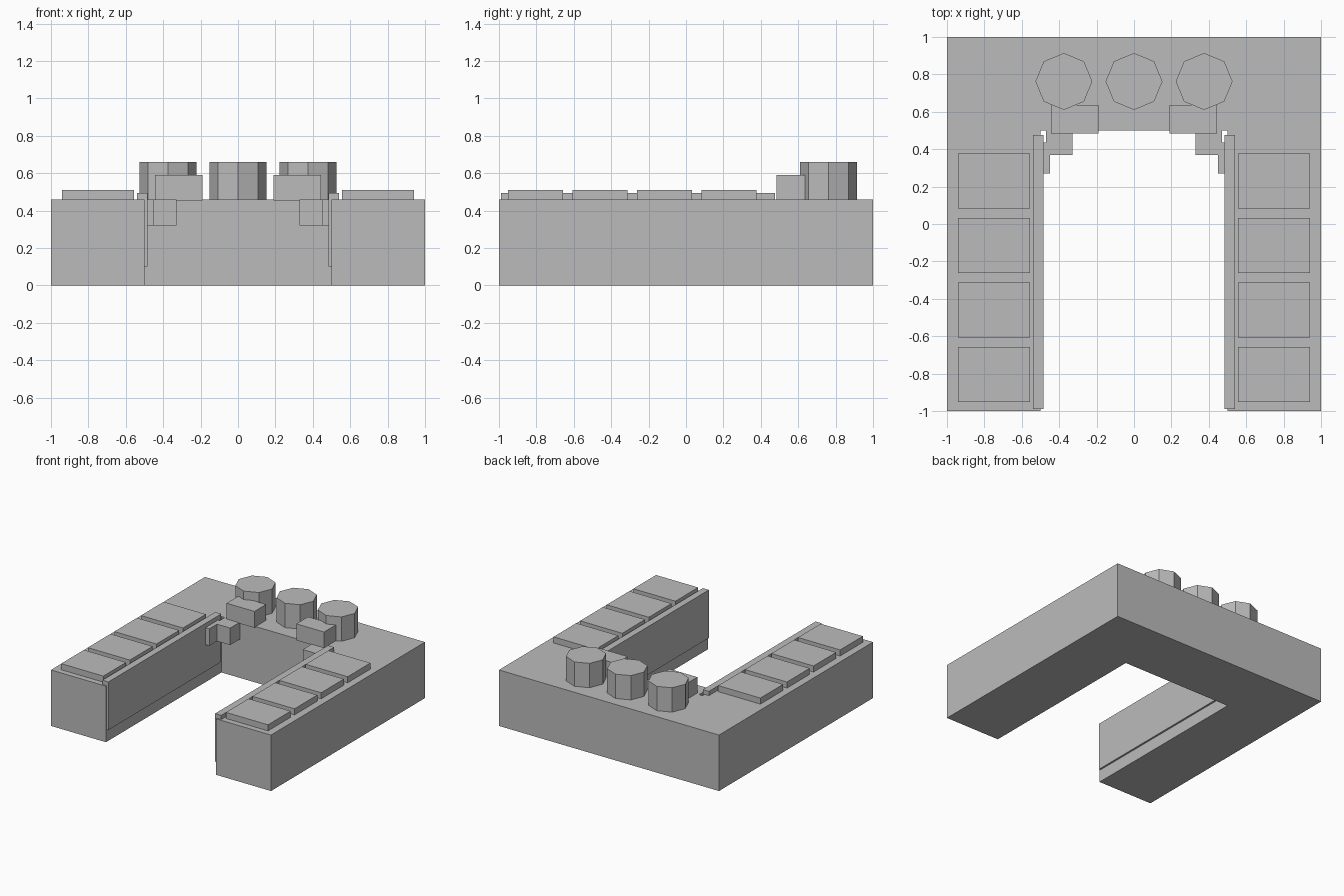
import bpy, bmesh, math

cube = bpy.data.objects.get("Cube")
if cube:
    bpy.data.objects.remove(cube, do_unlink=True)

grey = bpy.data.materials.new("plain grey")
grey.use_nodes = True
COLOUR = (0.5, 0.5, 0.5, 1)
grey.diffuse_color = COLOUR
grey.node_tree.nodes["Principled BSDF"].inputs["Base Color"].default_value = COLOUR

TOP = 0.46  # height of the main body


def finish(name, bm):
    bmesh.ops.recalc_face_normals(bm, faces=bm.faces)
    mesh = bpy.data.meshes.new(name)
    bm.to_mesh(mesh)
    bm.free()
    mesh.materials.append(grey)
    obj = bpy.data.objects.new(name, mesh)
    bpy.context.collection.objects.link(obj)
    return obj


def box(name, xs, ys, zs):
    bm = bmesh.new()
    bmesh.ops.create_cube(bm, size=1)
    for v in bm.verts:
        v.co = [r[0] if c < 0 else r[1] for c, r in zip(v.co, (xs, ys, zs))]
    return finish(name, bm)


def box_pair(name, xs, ys, zs):
    box("left_" + name, xs, ys, zs)
    box("right_" + name, (-xs[1], -xs[0]), ys, zs)


# U-shaped body, open towards the front
bm = bmesh.new()
outline = [(-1, -1), (-0.5, -1), (-0.5, 0.5), (0.5, 0.5),
           (0.5, -1), (1, -1), (1, 1), (-1, 1)]
face = bm.faces.new([bm.verts.new((x, y, 0)) for x, y in outline])
side = bmesh.ops.extrude_face_region(bm, geom=[face])
for item in side["geom"]:
    if isinstance(item, bmesh.types.BMVert):
        item.co.z = TOP
finish("body", bm)

# Upright panels lining the inner sides of the arms
box_pair("inner_panel", (0.485, 0.54), (-0.99, 0.475), (0.1, 0.495))

# Row of flat slabs on each arm
for i in range(4):
    y = -0.953 + i * 0.345
    box_pair(f"slab_{i + 1}", (0.557, 0.94), (y, y + 0.295), (TOP - 0.02, 0.51))

# Blocks at the inner corners and on the rear ledge
box_pair("corner_block", (0.33, 0.47), (0.37, 0.51), (0.32, TOP))
box_pair("corner_plate", (0.45, 0.49), (0.27, 0.435), (0.32, TOP))
box_pair("rear_block", (0.19, 0.443), (0.485, 0.637), (TOP - 0.005, 0.59))

# Three octagonal drums along the back
for name, x in (("right_drum", -0.375), ("middle_drum", 0), ("left_drum", 0.375)):
    bm = bmesh.new()
    bmesh.ops.create_cone(bm, cap_ends=True, segments=8, radius1=0.152,
                          radius2=0.152, depth=0.22)
    bmesh.ops.translate(bm, verts=bm.verts, vec=(x, 0.762, 0.55))
    finish(name, bm)
